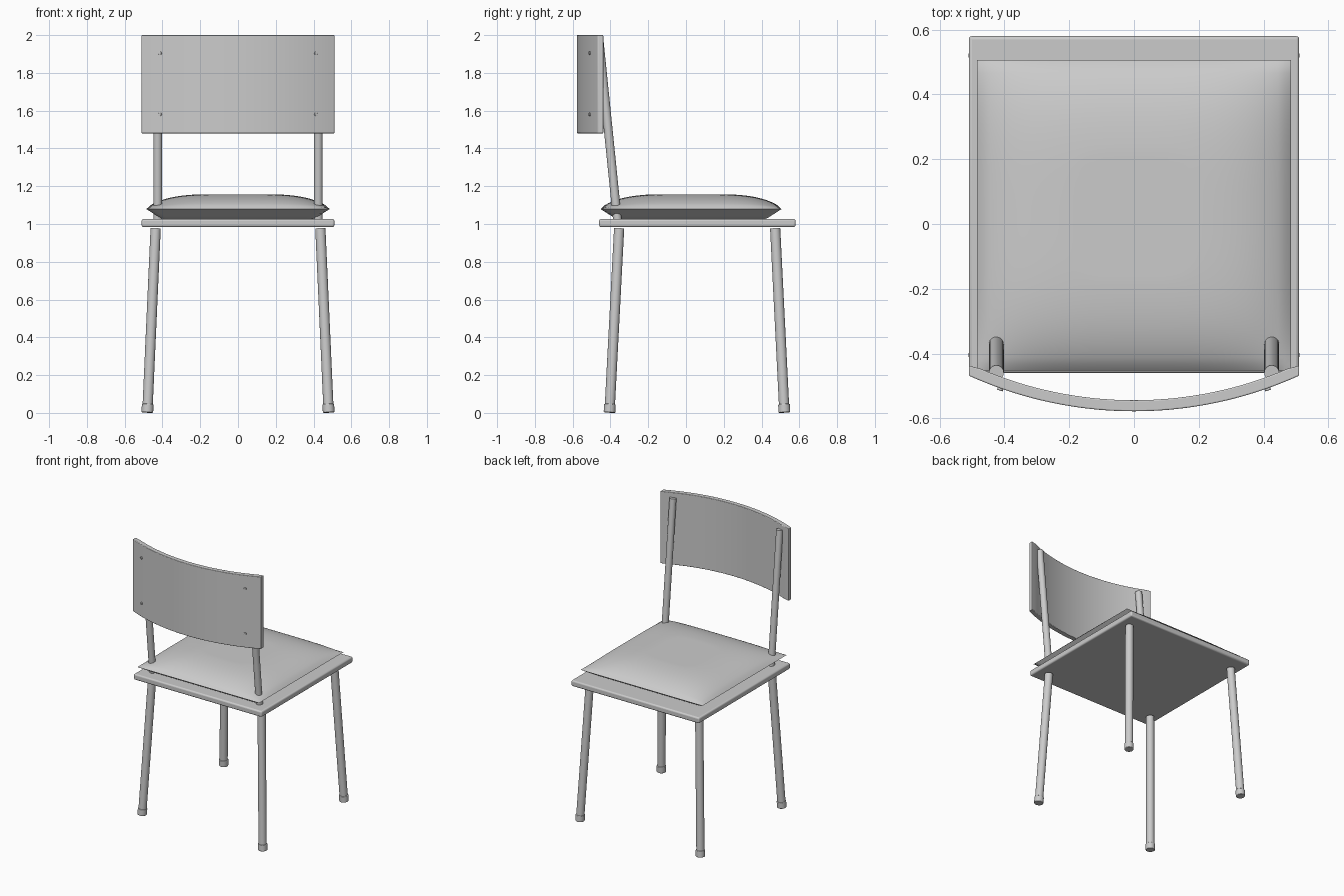
import bpy, bmesh, math
from mathutils import Vector

if "Cube" in bpy.data.objects:
    bpy.data.objects.remove(bpy.data.objects["Cube"])


def finish(bm, name, bevel=0.0):
    bmesh.ops.recalc_face_normals(bm, faces=bm.faces)
    me = bpy.data.meshes.new(name)
    bm.to_mesh(me)
    bm.free()
    ob = bpy.data.objects.new(name, me)
    bpy.context.collection.objects.link(ob)
    bpy.ops.object.select_all(action='DESELECT')
    ob.select_set(True)
    bpy.context.view_layer.objects.active = ob
    if bevel:
        m = ob.modifiers.new("bevel", 'BEVEL')
        m.width, m.segments, m.limit_method = bevel, 3, 'ANGLE'
    bpy.ops.object.shade_smooth_by_angle(angle=math.radians(35))
    return ob


def rod(name, a, b, r, bevel=0.0, sides=32):
    a, b = Vector(a), Vector(b)
    bm = bmesh.new()
    bmesh.ops.create_cone(bm, cap_ends=True, segments=sides, radius1=r, radius2=r,
                          depth=(b - a).length)
    rot = (b - a).to_track_quat('Z', 'Y').to_matrix()
    for v in bm.verts:
        v.co = rot @ v.co + (a + b) / 2
    return finish(bm, name, bevel)


# Seat board
bm = bmesh.new()
bmesh.ops.create_cube(bm, size=1)
for v in bm.verts:
    v.co = Vector((v.co.x * 1.02, v.co.y * 1.04 + 0.06, v.co.z * 0.042 + 1.005))
finish(bm, "seat_board", 0.01)

# Pillow cushion: domed top, flatter underside, joined along a thin seam
HX, HY, CY, SEAM = 0.485, 0.479, 0.027, 1.079
bm = bmesh.new()
for top in (True, False):
    grid = bmesh.ops.create_grid(bm, x_segments=48, y_segments=48, size=1)
    for v in grid['verts']:
        u, w = v.co.x, v.co.y
        d = min(1 - abs(u), 1 - abs(w))
        if top:
            z = 0.076 * ((1 - u ** 4) * (1 - w ** 4)) ** 0.85 + min(0.004, d * 0.1)
        else:
            z = -min(0.052, 0.052 * d / 0.17)
        v.co = Vector((u * HX, CY + w * HY, SEAM + min(z, 0.078)))
bmesh.ops.remove_doubles(bm, verts=bm.verts, dist=0.0005)
finish(bm, "seat_cushion")

# Curved backrest panel
R, T, YC, HALF, N = 1.237, 0.034, 0.659, math.asin(0.51 / 1.237), 40
bm = bmesh.new()
rings = []
for i in range(N + 1):
    a = -HALF + 2 * HALF * i / N
    ring = []
    for r, z in ((R, 1.48), (R, 2.0), (R - T, 2.0), (R - T, 1.48)):
        x = 0.51 * (-1 if i == 0 else 1) if i in (0, N) else r * math.sin(a)
        ring.append(bm.verts.new((x, YC - r * math.cos(a), z)))
    rings.append(ring)
for p, q in zip(rings, rings[1:]):
    for k in range(4):
        bm.faces.new((p[k], p[(k + 1) % 4], q[(k + 1) % 4], q[k]))
bm.faces.new(rings[0])
bm.faces.new(rings[-1])
finish(bm, "backrest", 0.004)

# Legs with foot caps, back posts and backrest screws on both sides
for s, side in ((-1, "left"), (1, "right")):
    for place, ytop, ybot in (("front", -0.354, -0.405), ("rear", 0.472, 0.521)):
        top, bot = Vector((s * 0.436, ytop, 0.977)), Vector((s * 0.48, ybot, 0.002))
        rod(f"{place}_leg_{side}", bot, top, 0.027)
        rod(f"{place}_foot_{side}", bot, bot.lerp(top, 0.046), 0.031, 0.004)
    rod(f"back_post_{side}", (s * 0.425, -0.363, 1.02), (s * 0.425, -0.459, 1.965), 0.023)
    a = math.asin(0.412 / R)
    n = Vector((s * math.sin(a), -math.cos(a), 0))
    for i, z in enumerate((1.58, 1.905)):
        c = Vector((0, YC, z))
        rod(f"backrest_screw_{side}_{i + 1}", c + n * (R - 0.02), c + n * (R + 0.007),
            0.009, 0.002, 16)
